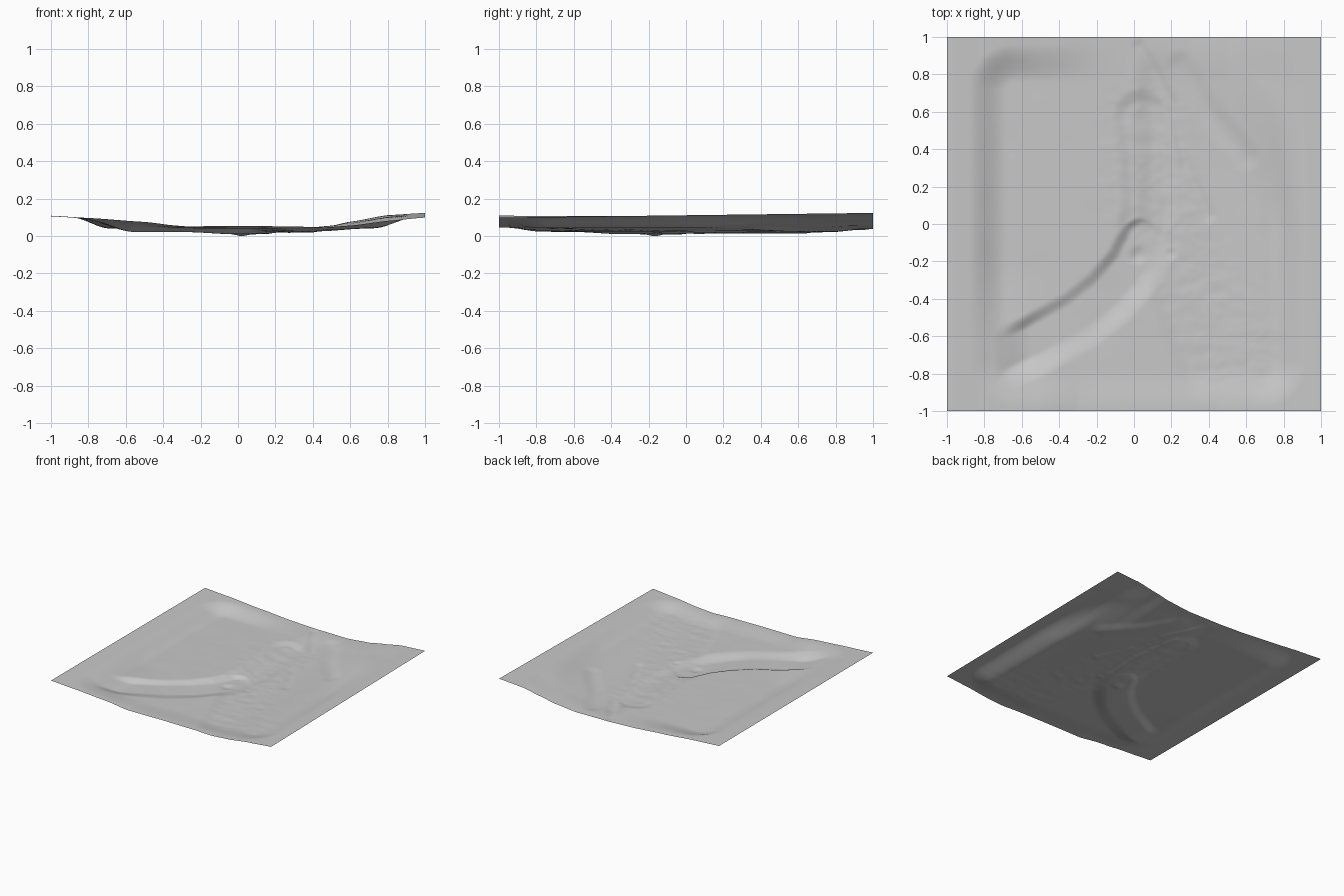
import bpy
import bmesh
from mathutils import Vector, noise

cube = bpy.data.objects.get("Cube")
if cube:
    bpy.data.objects.remove(cube, do_unlink=True)


def smooth(a, b, t):
    t = min(max((t - a) / (b - a), 0), 1)
    return t * t * (3 - 2 * t)


def mix(a, b, t):
    return a + (b - a) * t


def profile(points, x):
    """Height along a smooth profile of (x, z) points."""
    for (xa, za), (xb, zb) in zip(points, points[1:]):
        if x <= xb:
            return mix(za, zb, mix((x - xa) / (xb - xa), smooth(xa, xb, x), 0.3))
    return points[-1][1]


def distance(path, p):
    """Distance from p to a polyline."""
    best = 9
    for a, b in zip(path, path[1:]):
        ab = b - a
        t = min(max((p - a).dot(ab) / ab.length_squared, 0), 1)
        best = min(best, (p - a - ab * t).length)
    return best


def path(*points):
    return [Vector(p) for p in points]


def rounded_box(p, centre, half, radius):
    """Signed distance to a rounded rectangle."""
    dx = abs(p.x - centre[0]) - half[0] + radius
    dy = abs(p.y - centre[1]) - half[1] + radius
    return Vector((max(dx, 0), max(dy, 0))).length + min(max(dx, dy), 0) - radius


# Outer rim profiles along the front and back
FRONT = [(-1, .115), (-.8, .103), (-.5, .082), (-.3, .058), (0, .06),
         (.3, .058), (.45, .052), (.6, .062), (.8, .087), (1, .105)]
BACK = [(-1, .112), (-.8, .1), (-.5, .075), (-.2, .053), (0, .045),
        (.3, .043), (.5, .062), (.6, .083), (.8, .118), (1, .13)]

# River bed, the low band north of it, rough ground and narrow gullies
RIVER = path((-.75, -.72), (-.55, -.63), (-.3, -.49), (-.15, -.37), (-.02, -.22), (.05, -.08))
BAND = path((.05, -.08), (.08, .1), (.07, .35), (.04, .57))
ROUGH = path((.06, .55), (.12, .1), (.25, -.2), (.55, -.7))
GULLIES = [
    (path((.03, .95), (.2, .65), (.28, .3), (.4, .05)), .006, .05),
    (path((.25, .85), (.4, .6), (.6, .36)), .007, .09),
]
PITS = [(Vector((.02, -.17)), .01, .06), (Vector((.2, -.16)), .006, .04)]


def height(x, y):
    p = Vector((x, y))
    rim = mix(profile(FRONT, x), profile(BACK, x), (y + 1) / 2)

    # Basin floor: a step down to the east, rising again to the right
    step = .05 + .35 * max(0, -.2 - y)
    floor = mix(.047, .031, smooth(step - .06, step + .06, x))
    floor += .018 * smooth(.35, .75, x)
    floor += .03 * smooth(.7, .1, (p - Vector((-.9, -.85))).length)
    inside = smooth(.09, -.11, rounded_box(p, (.02, -.01), (.81, .88), .15))
    inside *= 1 - .9 * smooth(.75, 1.45, x + y)
    z = mix(rim, floor, inside)

    # River with a steep west bank and a softer east bank
    east = smooth(.1, .3, x - y)
    d = distance(RIVER, p)
    bank = smooth(mix(.145, .2, east), .07, d) * smooth(-.75, -.55, x)
    bed = min(z, mix(.028, .016, smooth(-.3, 0, x)))
    low = z - .011 * smooth(.16, .08, distance(BAND, p))
    z = min(mix(z, bed, bank), low)

    # Gullies and pits
    for line, depth, width in GULLIES:
        z -= depth * smooth(width, 0, distance(line, p))
    for centre, depth, width in PITS:
        z -= depth * smooth(width, 0, (p - centre).length)

    # Rough ground
    rough = smooth(.35, .12, distance(ROUGH, p))
    bumps = noise.noise(Vector((x * 9, y * 15, 0))) + .5 * noise.noise(Vector((x * 22, y * 26, 5)))
    z += .002 * rough * bumps + .001 * inside * noise.noise(Vector((x * 6, y * 6, 3)))
    return z


# Ground sheet
bm = bmesh.new()
bmesh.ops.create_grid(bm, x_segments=180, y_segments=180, size=1)
for v in bm.verts:
    v.co.z = height(v.co.x, v.co.y)
lowest = min(v.co.z for v in bm.verts)
for v in bm.verts:
    v.co.z -= lowest
for f in bm.faces:
    f.smooth = True
mesh = bpy.data.meshes.new("ground")
bm.to_mesh(mesh)
bm.free()
ground = bpy.data.objects.new("ground", mesh)
bpy.context.collection.objects.link(ground)

# Plain grey
grey = bpy.data.materials.new("light_grey")
grey.use_nodes = True
colour = (.58, .58, .58, 1)
grey.diffuse_color = colour
shader = next(n for n in grey.node_tree.nodes if n.type == "BSDF_PRINCIPLED")
shader.inputs["Base Color"].default_value = colour
mesh.materials.append(grey)
